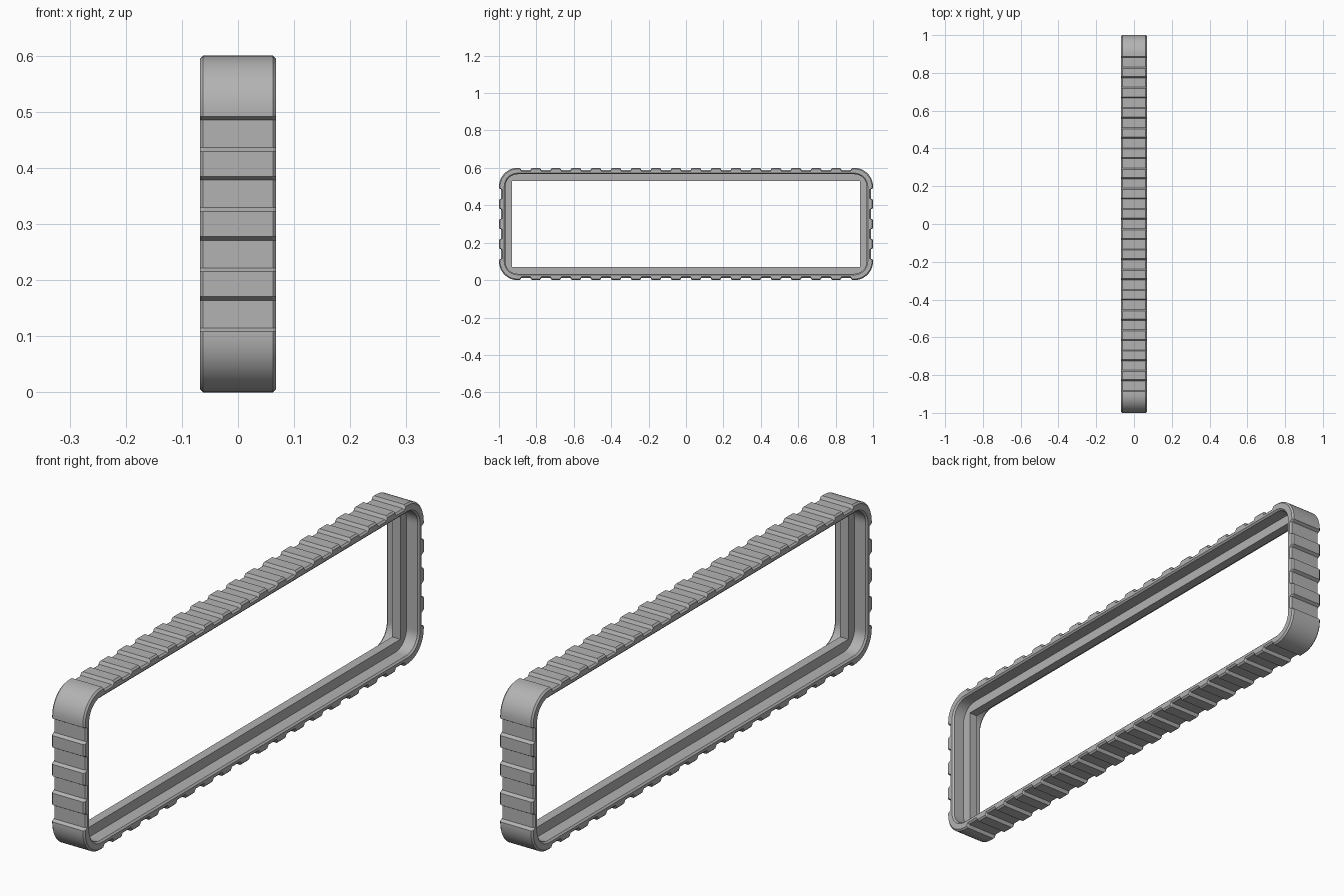
import bpy
import bmesh
import math

cube = bpy.data.objects.get("Cube")
if cube:
    bpy.data.objects.remove(cube, do_unlink=True)

HALF_Y, HALF_Z, RADIUS = 1.0, 0.3, 0.1
PITCH, GROOVE, SLOPE, DEPTH = 0.107, 0.063, 0.007, 0.012
ARC_STEPS = 12

grey = bpy.data.materials.new("grey")
grey.use_nodes = True
colour = (0.45, 0.45, 0.45, 1)
grey.diffuse_color = colour
grey.node_tree.nodes["Principled BSDF"].inputs["Base Color"].default_value = colour


def outline(inset, depth):
    """Rounded rectangle in (y, z) with evenly spaced grooves on its sides."""
    points = []
    for quarter in range(4):
        start = quarter * math.pi / 2
        # Rounded corner
        sy = 1 if quarter in (0, 3) else -1
        sz = 1 if quarter < 2 else -1
        for i in range(ARC_STEPS + 1):
            a = start + i / ARC_STEPS * math.pi / 2
            points.append((sy * (HALF_Y - RADIUS) + (RADIUS - inset) * math.cos(a),
                           sz * (HALF_Z - RADIUS) + (RADIUS - inset) * math.sin(a)))
        # Grooved straight side that follows the corner
        normal = start + math.pi / 2
        n = (math.cos(normal), math.sin(normal))
        reach, count = (HALF_Z, 17) if quarter % 2 == 0 else (HALF_Y, 4)
        first = -((count - 1) * PITCH + GROOVE) / 2
        for g in range(count):
            s = first + g * PITCH
            for along, drop in ((s, 0), (s + SLOPE, depth),
                                (s + GROOVE - SLOPE, depth), (s + GROOVE, 0)):
                h = reach - inset - drop
                points.append((n[0] * h - n[1] * along, n[1] * h + n[0] * along))
    return points


def loft(name, rings):
    """Join (x, points) rings into one closed tube-like frame."""
    bm = bmesh.new()
    loops = [[bm.verts.new((x, y, z + HALF_Z)) for y, z in pts] for x, pts in rings]
    for a, b in zip(loops, loops[1:] + loops[:1]):
        for i in range(len(a)):
            j = (i + 1) % len(a)
            bm.faces.new((a[i], a[j], b[j], b[i]))
    bmesh.ops.remove_doubles(bm, verts=bm.verts, dist=0.0001)
    bmesh.ops.recalc_face_normals(bm, faces=bm.faces)
    mesh = bpy.data.meshes.new(name)
    bm.to_mesh(mesh)
    bm.free()
    mesh.materials.append(grey)
    obj = bpy.data.objects.new(name, mesh)
    bpy.context.collection.objects.link(obj)
    bpy.ops.object.select_all(action='DESELECT')
    obj.select_set(True)
    bpy.context.view_layer.objects.active = obj
    bpy.ops.object.shade_smooth_by_angle(angle=math.radians(25))
    return obj


# Outer band: chamfered cross-section with grooves on the outside only
WIDTH, BEVEL, WALL = 0.068, 0.006, 0.034
section = [(WIDTH - BEVEL, 0, DEPTH), (WIDTH, BEVEL, DEPTH),
           (WIDTH, WALL - BEVEL, 0), (WIDTH - BEVEL, WALL, 0)]
section += [(-x, inset, d) for x, inset, d in reversed(section)]
loft("grooved_band", [(x, outline(inset, d)) for x, inset, d in section])

# Inner lip: central rib with a square-cornered opening
LIP, OPEN_Y, OPEN_Z = 0.017, 0.93, 0.229
base = outline(WALL - 0.004, 0)
opening = [(max(-OPEN_Y, min(OPEN_Y, y)), max(-OPEN_Z, min(OPEN_Z, z))) for y, z in base]
loft("inner_lip", [(-LIP, base), (-LIP, opening), (LIP, opening), (LIP, base)])
